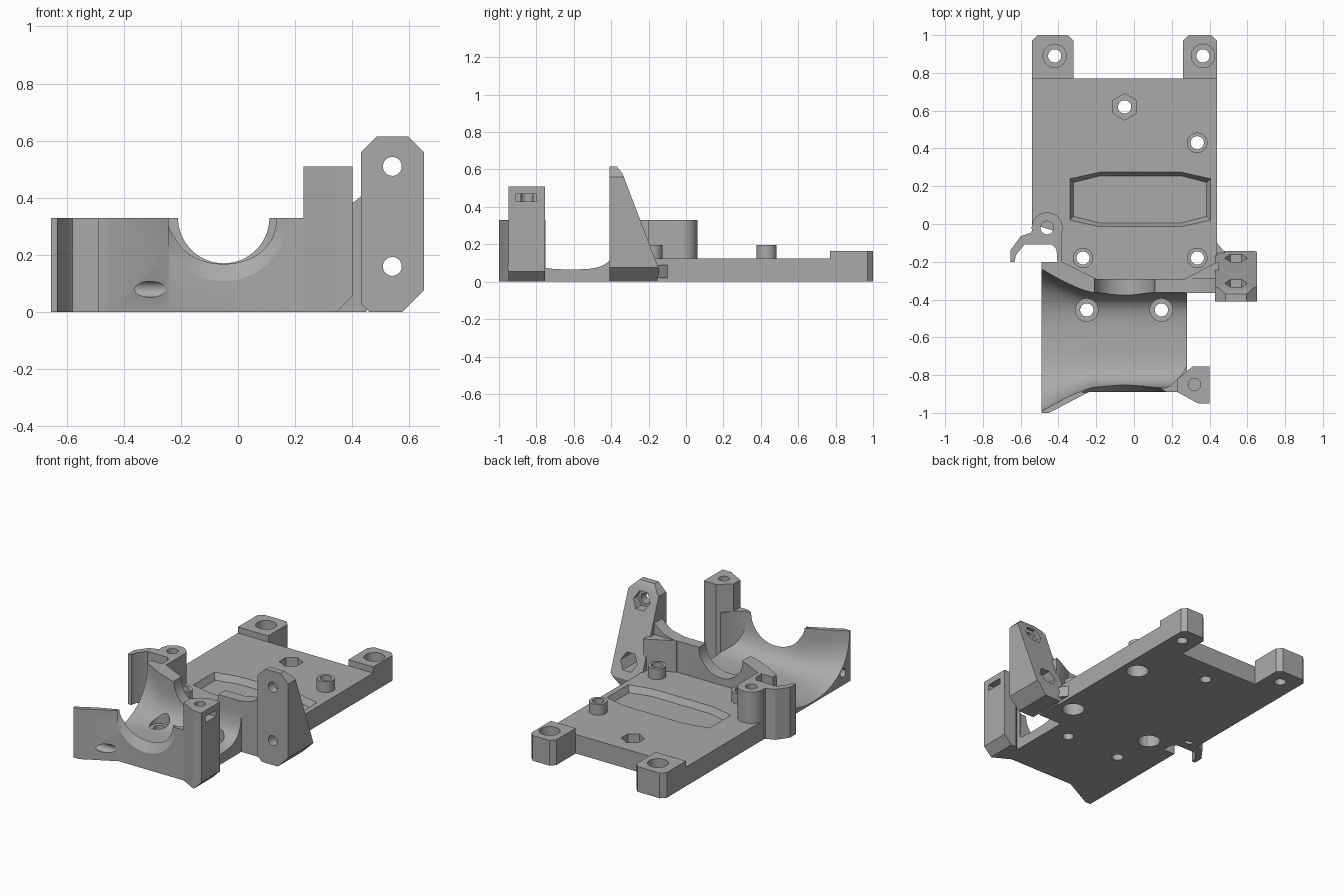
import bpy
import bmesh
import math

if "Cube" in bpy.data.objects:
    bpy.data.objects.remove(bpy.data.objects["Cube"], do_unlink=True)

GREY = bpy.data.materials.new("plain_grey")
GREY.use_nodes = True
GREY.diffuse_color = (0.4, 0.4, 0.4, 1)
GREY.node_tree.nodes["Principled BSDF"].inputs["Base Color"].default_value = (0.4, 0.4, 0.4, 1)


def loft(name, loops):
    """Skin a closed solid through matching rings of points."""
    bm = bmesh.new()
    rings = [[bm.verts.new(p) for p in loop] for loop in loops]
    n = len(rings[0])
    for a, b in zip(rings, rings[1:]):
        for i in range(n):
            j = (i + 1) % n
            bm.faces.new((a[i], a[j], b[j], b[i]))
    bm.faces.new(rings[0])
    bm.faces.new(rings[-1])
    bmesh.ops.recalc_face_normals(bm, faces=bm.faces)
    mesh = bpy.data.meshes.new(name)
    bm.to_mesh(mesh)
    bm.free()
    mesh.materials.append(GREY)
    obj = bpy.data.objects.new(name, mesh)
    bpy.context.scene.collection.objects.link(obj)
    return obj


def prism(name, pts, lo, hi, axis="z", far=None):
    """Extrude a flat outline along an axis, optionally to a second outline."""
    place = {"z": lambda a, b, t: (a, b, t),
             "y": lambda a, b, t: (a, t, b),
             "x": lambda a, b, t: (t, a, b)}[axis]
    return loft(name, [[place(a, b, lo) for a, b in pts],
                       [place(a, b, hi) for a, b in (far or pts)]])


def ring(cx, cy, r, n=32, turn=0.0):
    return [(cx + r * math.cos(turn + math.tau * i / n),
             cy + r * math.sin(turn + math.tau * i / n)) for i in range(n)]


def hole(cx, cy, r, lo, hi, axis="z", n=32, turn=0.0):
    return prism("cutter", ring(cx, cy, r, n, turn), lo, hi, axis)


def boolean(obj, others, mode="DIFFERENCE"):
    for other in others:
        mod = obj.modifiers.new("boolean", "BOOLEAN")
        mod.operation = mode
        mod.solver = "EXACT"
        mod.object = other
        bpy.ops.object.select_all(action="DESELECT")
        bpy.context.view_layer.objects.active = obj
        obj.select_set(True)
        bpy.ops.object.modifier_apply(modifier=mod.name)
        bpy.data.objects.remove(other, do_unlink=True)
    return obj


parts = []
BORE = 0.035
BOSSES = [(0.335, 0.43), (-0.27, -0.18), (0.335, -0.18)]

# Base plate with a shallow tray, nut pocket and screw recesses underneath
plate = prism("base_plate", [(-0.54, 0.77), (0.44, 0.77), (0.44, -0.21), (0.28, -0.3),
                             (-0.2, -0.3), (-0.38, -0.21), (-0.38, -0.05), (-0.54, 0)], 0, 0.125)


def tray(d):
    return [(-0.34 + d, 0.24 - d), (-0.18, 0.275 - d), (0.25, 0.275 - d), (0.405 - d, 0.24 - d),
            (0.405 - d, 0.02 + d), (0.25, -0.015 + d), (-0.18, -0.015 + d), (-0.34 + d, 0.02 + d)]


cuts = [prism("cutter", tray(0.02), 0.085, 0.126, far=tray(0)),
        hole(-0.05, 0.62, 0.07, 0.06, 0.2, n=6, turn=math.pi / 2),
        hole(-0.05, 0.62, BORE, -0.1, 0.2)]
for x, y in BOSSES:
    cuts += [hole(x, y, 0.068, -0.1, 0.08), hole(x, y, BORE, -0.1, 0.3)]
parts.append(boolean(plate, cuts))

# Raised screw bosses
for x, y in BOSSES:
    boss = prism("screw_boss", ring(x, y, 0.054), 0.11, 0.195)
    parts.append(boolean(boss, [hole(x, y, BORE, 0, 0.3)]))

# Mounting ears at the back
for name, x0, x1, hx in (("right_ear", -0.54, -0.32, -0.42), ("left_ear", 0.26, 0.44, 0.365)):
    ear = prism(name, [(x0, 0.77), (x1, 0.77), (x1, 0.97), (x1 - 0.03, 1), (x0 + 0.03, 1),
                       (x0, 0.97)], 0, 0.165)
    parts.append(boolean(ear, [hole(hx, 0.89, 0.062, 0.1, 0.3), hole(hx, 0.89, BORE, -0.1, 0.3)]))

# Cradle block hollowed by a flared trough
cradle = prism("cradle", [(-0.49, -1), (-0.45, -1), (-0.24, -0.89), (0.28, -0.89), (0.28, -0.29),
                          (-0.2, -0.29), (-0.38, -0.2), (-0.49, -0.2)], 0, 0.33)


def trough_ring(x, ry, rz, power, n=64):
    out = []
    for i in range(n):
        c, s = math.cos(math.tau * i / n), math.sin(math.tau * i / n)
        out.append((x, -0.615 + ry * math.copysign(abs(c) ** (2 / power), c),
                    0.331 + rz * math.copysign(abs(s) ** (2 / power), s)))
    return out


sections = [trough_ring(-0.52, 0.395, 0.325, 2.2)]
for i in range(7):
    t = i / 6
    ease = (1 - t) ** 1.3
    sections.append(trough_ring(-0.49 + 0.27 * t, 0.252 + 0.125 * ease, 0.265 + 0.055 * ease,
                                3.5 - 1.2 * ease))
sections.append(trough_ring(0.4, 0.252, 0.265, 3.5))
cuts = [loft("cutter", sections),
        hole(-0.05, 0.331, 0.16, -1.1, -0.2, "y", 64),
        prism("cutter", ring(-0.05, 0.331, 0.226, 64), -0.892, -0.85, "y",
              ring(-0.05, 0.331, 0.158, 64)),
        hole(-0.925, 0.08, 0.028, -0.6, -0.2, "x")]
for x in (-0.25, 0.145):
    cuts += [hole(x, -0.455, 0.06, 0.05, 0.2), hole(x, -0.455, BORE, -0.1, 0.2)]
parts.append(boolean(cradle, cuts))

# Fillet joining the front wall to the tall post
parts.append(prism("post_fillet", [(0.16, -0.885), (0.17, -0.868), (0.2, -0.85), (0.25, -0.8),
                                   (0.28, -0.75), (0.29, -0.89)], 0, 0.33))

# Tall post with a vertical bore and a side slot
post = prism("tall_post", [(0.23, -0.89), (0.34, -0.95), (0.4, -0.95), (0.4, -0.755),
                           (0.31, -0.755), (0.23, -0.82)], 0, 0.51)
parts.append(boolean(post, [
    hole(0.32, -0.85, 0.033, 0.3, 0.6),
    prism("cutter", [(-0.91, 0.43), (-0.8, 0.43), (-0.8, 0.47), (-0.91, 0.47)], 0.32, 0.5, "x"),
    prism("cutter", [(0.335, -0.01), (0.42, -0.01), (0.42, 0.075)], -1.1, -0.6, "y")]))

# Web tying the cradle's rear wall to the side bracket
parts.append(prism("bracket_web", [(0.27, 0), (0.27, 0.33), (0.36, 0.35), (0.45, 0.42), (0.45, 0)],
                   -0.365, -0.285, "y"))
parts.append(prism("web_corner", [(0.27, -0.3), (0.27, -0.29), (0.44, -0.2), (0.45, -0.2),
                                  (0.45, -0.3)], 0, 0.33))
parts.append(prism("bracket_foot", [(0.44, -0.1), (0.48, -0.15), (0.48, -0.25), (0.43, -0.25)],
                   0.02, 0.09))

# Upright side bracket with sloped back and nut pockets
bracket = prism("side_bracket", [(0.43, 0.03), (0.43, 0.56), (0.485, 0.615), (0.595, 0.615),
                                 (0.65, 0.56), (0.65, 0.075), (0.575, 0), (0.46, 0)],
                -0.41, -0.12, "y")
cuts = [prism("cutter", [(-0.37, 0.7), (-0.37, 0.615), (-0.34, 0.58), (-0.142, 0.06),
                         (-0.175, -0.1), (0.2, -0.1), (0.2, 0.7)], 0.3, 0.8, "x")]
for z in (0.16, 0.51):
    cuts += [hole(0.54, z, 0.06, -0.355, 0, "y", 6), hole(0.54, z, 0.033, -0.5, 0, "y")]
parts.append(boolean(bracket, cuts))

# Hooked clip with a screw eye
clip = prism("hook_clip", [(-0.52, 0), (-0.545, -0.045), (-0.6, -0.065), (-0.655, -0.14),
                           (-0.655, -0.2), (-0.632, -0.2), (-0.625, -0.165), (-0.58, -0.108),
                           (-0.435, -0.108), (-0.41, -0.135), (-0.405, -0.21), (-0.38, -0.21),
                           (-0.38, -0.02), (-0.42, 0)], 0, 0.33)
boolean(clip, [prism("eye", ring(-0.46, -0.02, 0.082), 0, 0.33)], "UNION")
parts.append(boolean(clip, [hole(-0.46, -0.02, BORE, -0.1, 0.5)]))

# Smooth the round surfaces and keep edges crisp
bpy.ops.object.select_all(action="DESELECT")
for part in parts:
    part.select_set(True)
bpy.context.view_layer.objects.active = parts[0]
bpy.ops.object.shade_smooth_by_angle(angle=math.radians(28))
